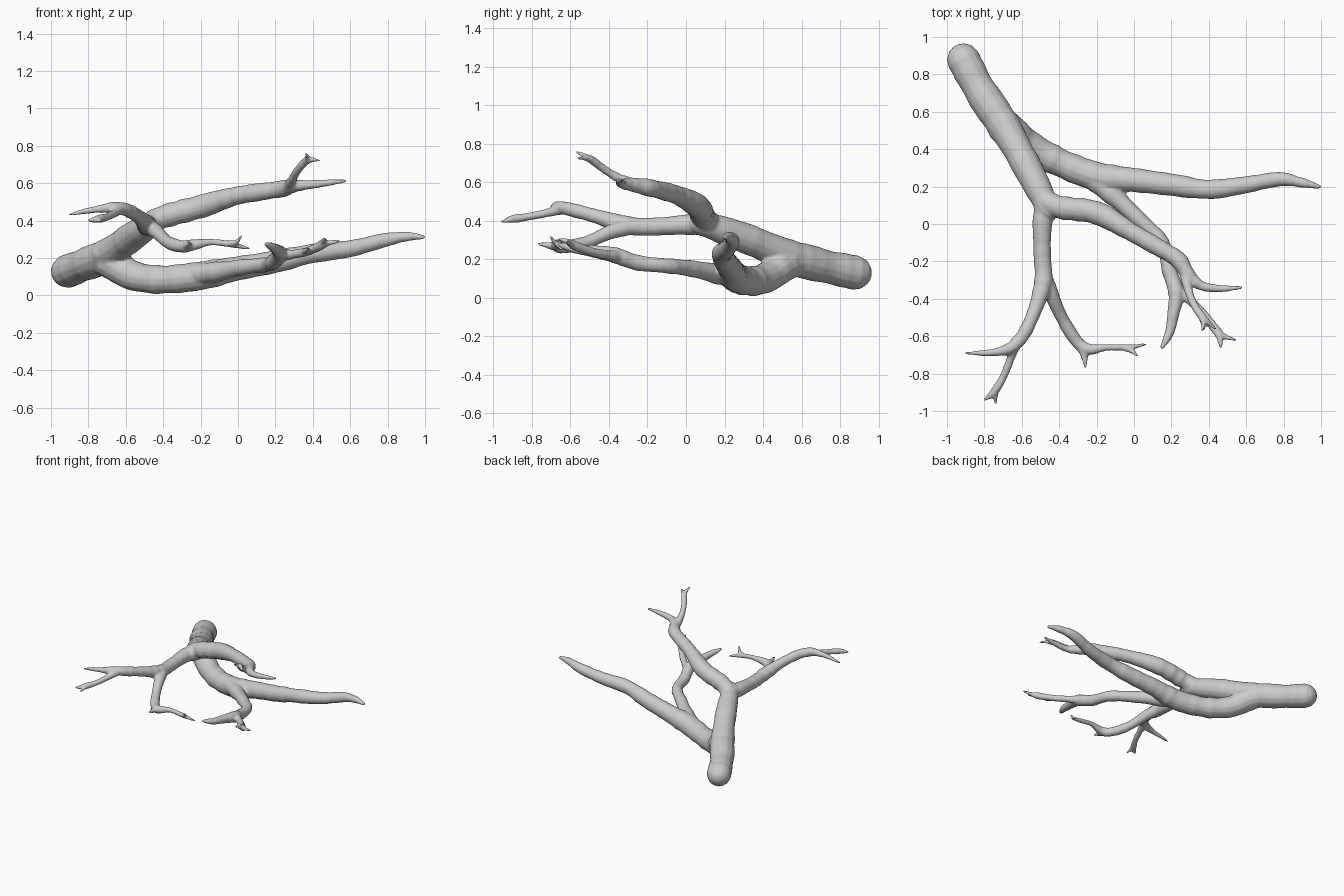
import bpy, bmesh, math, random
from mathutils import Vector

random.seed(4)
bm = bmesh.new()
SIDES = 14


def catmull(a, b, c, d, t):
    return 0.5 * (2 * b + (c - a) * t + (2 * a - 5 * b + 4 * c - d) * t * t
                  + (3 * b - a - 3 * c + d) * t ** 3)


def limb(*pts, wobble=0.05):
    """Closed, round-ended tube through (x, y, z, radius) points."""
    p = [Vector(q) for q in pts]
    p = [2 * p[0] - p[1]] + p + [2 * p[-1] - p[-2]]
    path = []
    for i in range(1, len(p) - 2):
        for s in range(5):
            path.append(catmull(*p[i - 1:i + 3], s / 5))
    path.append(p[-2])
    centres = [v.to_3d() for v in path]
    radii = [max(v[3], 0.007) * (1 + random.uniform(-wobble, wobble)) for v in path]
    # hemispherical ends
    for end in (0, -1):
        c, r = centres[end].copy(), radii[end]
        d = (c - centres[1 if end == 0 else -2]).normalized()
        for k in (30, 58, 80):
            a = math.radians(k)
            n, q = c + d * r * math.sin(a), r * math.cos(a)
            if end == 0:
                centres.insert(0, n)
                radii.insert(0, q)
            else:
                centres.append(n)
                radii.append(q)
    rings, side = [], None
    for i, c in enumerate(centres):
        d = (centres[min(i + 1, len(centres) - 1)] - centres[max(i - 1, 0)]).normalized()
        side = d.orthogonal() if side is None else side - d * side.dot(d)
        side.normalize()
        up = d.cross(side)
        rings.append([bm.verts.new(c + radii[i] * (side * math.cos(a) + up * math.sin(a)))
                      for a in (2 * math.pi * k / SIDES for k in range(SIDES))])
    for r0, r1 in zip(rings, rings[1:]):
        for k in range(SIDES):
            j = (k + 1) % SIDES
            bm.faces.new((r0[k], r0[j], r1[j], r1[k]))
    bm.faces.new(rings[0][::-1])
    bm.faces.new(rings[-1])


# trunk running on into the upper limb
limb((-.91, .875, .13, .094), (-.82, .71, .165, .088), (-.70, .53, .215, .09),
     (-.585, .33, .30, .078), (-.47, .10, .38, .066), (-.475, .05, .385, .05))
# knob at the main fork
limb((-.72, .53, .2, .07), (-.735, .49, .22, .045))

# long lower limb
limb((-.75, .60, .20, .08), (-.66, .50, .165, .085), (-.56, .42, .105, .08),
     (-.40, .33, .085, .078), (-.20, .255, .105, .077), (0, .235, .145, .066),
     (.20, .21, .18, .06), (.40, .185, .225, .053), (.60, .21, .25, .047),
     (.78, .24, .295, .037), (.90, .22, .315, .026), (.99, .20, .312, .012))
# side branch of the lower limb and its fork
limb((-.25, .26, .11, .06), (-.12, .16, .125, .055), (.02, .03, .15, .044),
     (.15, -.10, .165, .04), (.19, -.25, .18, .042), (.225, -.37, .22, .042),
     (.21, -.48, .24, .032), (.19, -.58, .255, .026), (.15, -.66, .275, .012))
limb((.21, -.33, .21, .035), (.29, -.40, .22, .026), (.37, -.48, .235, .023),
     (.45, -.58, .27, .024), (.48, -.60, .28, .016), (.545, -.62, .29, .007))
limb((.43, -.56, .265, .022), (.455, -.60, .285, .018), (.465, -.66, .305, .008))
limb((.35, -.46, .23, .02), (.375, -.565, .25, .008))

# upper right limb
limb((-.50, .14, .37, .055), (-.40, .09, .42, .063), (-.20, .06, .475, .062),
     (-.02, -.04, .53, .05), (.13, -.125, .555, .047), (.235, -.19, .57, .046),
     (.29, -.27, .585, .038), (.36, -.33, .59, .026), (.46, -.345, .60, .02),
     (.57, -.34, .612, .01))
# twig rising from it
limb((.27, -.24, .575, .035), (.29, -.35, .62, .024), (.32, -.43, .67, .021),
     (.36, -.49, .715, .022), (.39, -.52, .725, .016), (.435, -.56, .722, .007))
limb((.35, -.48, .71, .02), (.37, -.525, .735, .014), (.365, -.57, .757, .007))

# upper front limb, left fork
limb((-.47, .12, .38, .06), (-.49, 0, .378, .052), (-.49, -.18, .368, .047),
     (-.485, -.31, .375, .05), (-.53, -.46, .42, .038), (-.59, -.59, .455, .036),
     (-.655, -.66, .47, .032), (-.74, -.685, .462, .021), (-.82, -.69, .45, .015),
     (-.90, -.69, .432, .007))
limb((-.63, -.63, .465, .032), (-.66, -.72, .44, .022), (-.70, -.82, .42, .021),
     (-.75, -.90, .408, .021), (-.80, -.94, .40, .008))
limb((-.74, -.885, .41, .018), (-.74, -.955, .395, .008))
# upper front limb, right fork
limb((-.485, -.25, .37, .042), (-.44, -.38, .345, .038), (-.375, -.52, .285, .034),
     (-.30, -.635, .262, .034), (-.24, -.67, .27, .03), (-.15, -.66, .285, .019),
     (-.06, -.66, .277, .018), (0, -.655, .265, .014), (.06, -.645, .25, .007))
limb((-.06, -.66, .277, .017), (-.01, -.68, .285, .014), (.018, -.705, .318, .007))
limb((-.28, -.65, .265, .032), (-.265, -.71, .27, .019), (-.26, -.765, .28, .008))

mesh = bpy.data.meshes.new("branch")
bm.to_mesh(mesh)
bm.free()
branch = bpy.data.objects.new("branch", mesh)
bpy.context.collection.objects.link(branch)

# fuse the limbs into one skin with soft forks
fuse = branch.modifiers.new("fuse", 'REMESH')
fuse.mode = 'VOXEL'
fuse.voxel_size = 0.008
fuse.use_smooth_shade = True
soften = branch.modifiers.new("soften", 'SMOOTH')
soften.factor = 0.5
soften.iterations = 5
